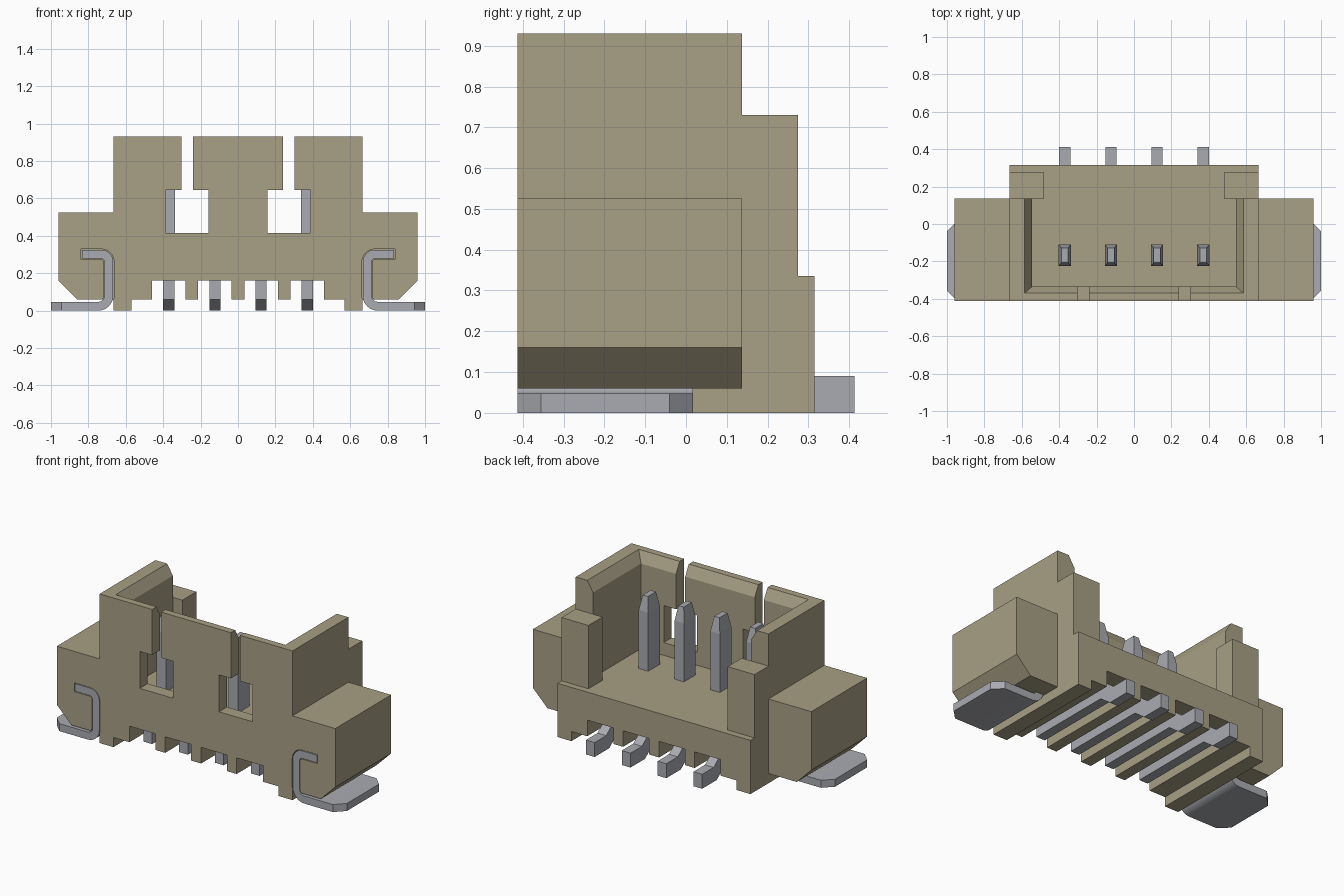
import bpy, bmesh, math
from mathutils import Vector

if "Cube" in bpy.data.objects:
    bpy.data.objects.remove(bpy.data.objects["Cube"])


def material(name, rgb):
    m = bpy.data.materials.new(name)
    m.diffuse_color = (*rgb, 1)
    m.use_nodes = True
    m.node_tree.nodes["Principled BSDF"].inputs["Base Color"].default_value = m.diffuse_color
    return m


TAN = material("tan_plastic", (0.392, 0.352, 0.235))
METAL = material("grey_metal", (0.40, 0.41, 0.44))


def to_object(name, bm, mat):
    bmesh.ops.recalc_face_normals(bm, faces=bm.faces)
    me = bpy.data.meshes.new(name)
    bm.to_mesh(me)
    bm.free()
    me.materials.append(mat)
    ob = bpy.data.objects.new(name, me)
    bpy.context.collection.objects.link(ob)
    return ob


def prism(points, axis, a, b):
    """Extrude a 2D outline along x (points are y,z) or y (points are x,z)."""
    bm = bmesh.new()
    place = (lambda p, t: (t, p[0], p[1])) if axis == 'x' else (lambda p, t: (p[0], t, p[1]))
    face = bm.faces.new([bm.verts.new(place(p, a)) for p in points])
    ext = bmesh.ops.extrude_face_region(bm, geom=[face])
    step = Vector(place((0, 0), b - a))
    bmesh.ops.translate(bm, vec=step, verts=[v for v in ext["geom"] if isinstance(v, bmesh.types.BMVert)])
    return bm


def frustum(low, high, z0, z1):
    """Solid between two rectangles (x0, x1, y0, y1) at two heights."""
    bm = bmesh.new()
    for (x0, x1, y0, y1), z in ((low, z0), (high, z1)):
        for p in ((x0, y0), (x1, y0), (x1, y1), (x0, y1)):
            bm.verts.new((*p, z))
    bmesh.ops.convex_hull(bm, input=bm.verts)
    bmesh.ops.dissolve_limit(bm, angle_limit=0.01, verts=bm.verts, edges=bm.edges)
    return bm


def cut(target, bm):
    cutter = to_object("cutter", bm, TAN)
    cutter.hide_render = True
    mod = target.modifiers.new("cut", 'BOOLEAN')
    mod.operation, mod.solver, mod.object = 'DIFFERENCE', 'EXACT', cutter
    bpy.context.view_layer.objects.active = target
    bpy.ops.object.modifier_apply(modifier=mod.name)
    bpy.data.objects.remove(cutter)


def box_cut(target, x0, x1, y0, y1, z0, z1):
    cut(target, frustum((x0, x1, y0, y1), (x0, x1, y0, y1), z0, z1))


def arc(cx, cz, r, a0, a1, n=8):
    return [(cx + r * math.cos(math.radians(a0 + (a1 - a0) * i / n)),
             cz + r * math.sin(math.radians(a0 + (a1 - a0) * i / n))) for i in range(n + 1)]


def tab_outline(s, g=0.0):
    """Bent solder tab outline, side s, grown by g."""
    t = 0.047
    pts = [(1.0 + g, -g)]
    pts += arc(0.747, 0.08, 0.08 + g, 270, 180)
    pts += arc(0.732, 0.260, 0.065 + g, 180, 90)
    pts += [(0.835 + g, 0.325 + g), (0.835 + g, 0.325 - t - g)]
    pts += arc(0.732, 0.260, 0.065 - t - g, 90, 180)
    pts += arc(0.747, 0.08, 0.08 - t - g, 180, 270)
    pts += [(1.0 + g, t + g)]
    return [(s * x, z) for x, z in pts]


# Housing: front silhouette with underside ribs, extruded front to back
half = [(0.035, 0.06), (0.035, 0.16), (0.213, 0.16), (0.213, 0.06), (0.28, 0.06), (0.28, 0.16),
        (0.46, 0.16), (0.46, 0.06), (0.57, 0.06), (0.57, 0), (0.665, 0), (0.665, 0.06),
        (0.86, 0.06), (0.96, 0.16), (0.96, 0.525), (0.665, 0.525), (0.665, 0.93)]
outline = half + [(-x, z) for x, z in reversed(half)]
housing = to_object("housing", prism(outline, 'y', -0.413, 0.315), TAN)

# Rear steps: lower rear posts, ledge, open back
box_cut(housing, -0.8, 0.8, 0.137, 0.5, 0.73, 1.2)
box_cut(housing, -0.8, 0.8, 0.275, 0.5, 0.335, 1.2)
box_cut(housing, -0.48, 0.48, 0.0, 0.5, 0.335, 1.2)
# Cavity and its sloped lead-in rim
box_cut(housing, -0.545, 0.545, -0.335, 0.137, 0.335, 1.2)
cut(housing, frustum((-0.545, 0.545, -0.335, 0.3), (-0.625, 0.625, -0.405, 0.3), 0.865, 0.995))

for s in (-1, 1):
    # Wings end before the rear
    x0, x1 = sorted((s * 0.665, s * 1.1))
    box_cut(housing, x0, x1, 0.137, 0.5, -0.1, 0.7)
    # Front window and the narrow slot above it
    x0, x1 = sorted((s * 0.158, s * 0.388))
    box_cut(housing, x0, x1, -0.6, -0.25, 0.415, 0.645)
    x0, x1 = sorted((s * 0.24, s * 0.303))
    box_cut(housing, x0, x1, -0.6, -0.25, 0.6, 1.2)
    # Recess that holds the solder tab
    cut(housing, prism(tab_outline(s, 0.004), 'y', -0.6, 0.02))

# Solder tabs with clipped foot corners
for s, side in ((-1, "left"), (1, "right")):
    bm = prism(tab_outline(s), 'y', -0.413, 0.017)
    ends = [e for e in bm.edges
            if all(abs(v.co.x) > 0.999 for v in e.verts) and abs(e.verts[0].co.z - e.verts[1].co.z) > 0.01]
    bmesh.ops.bevel(bm, geom=ends, offset=0.057, segments=1, affect='EDGES')
    tab = to_object("solder_tab_" + side, bm, METAL)
    bpy.ops.object.select_all(action='DESELECT')
    tab.select_set(True)
    bpy.context.view_layer.objects.active = tab
    bpy.ops.object.shade_smooth_by_angle(angle=math.radians(30))

# Contact pins: upright post with tapered tip, and stepped solder tail below
tail = [(-0.36, 0.06), (0.19, 0.06), (0.27, 0), (0.413, 0), (0.413, 0.09), (0.30, 0.09), (0.205, 0.163), (-0.36, 0.163)]
for i in range(4):
    x = (i - 1.5) * 0.247
    shaft = (x - 0.0325, x + 0.0325, -0.225, -0.11)
    tip = (x - 0.018, x + 0.018, -0.207, -0.128)
    bm = frustum(shaft, shaft, 0.33, 0.70)
    top = max(bm.faces, key=lambda f: f.calc_center_median().z)
    ext = bmesh.ops.extrude_face_region(bm, geom=[top])
    bmesh.ops.delete(bm, geom=[top], context='FACES_ONLY')
    for v in (g for g in ext["geom"] if isinstance(g, bmesh.types.BMVert)):
        v.co = (tip[0] if v.co.x < x else tip[1], tip[2] if v.co.y < -0.17 else tip[3], 0.79)
    to_object(f"pin_post_{i + 1}", bm, METAL)
    to_object(f"pin_tail_{i + 1}", prism(tail, 'x', x - 0.03, x + 0.03), METAL)
